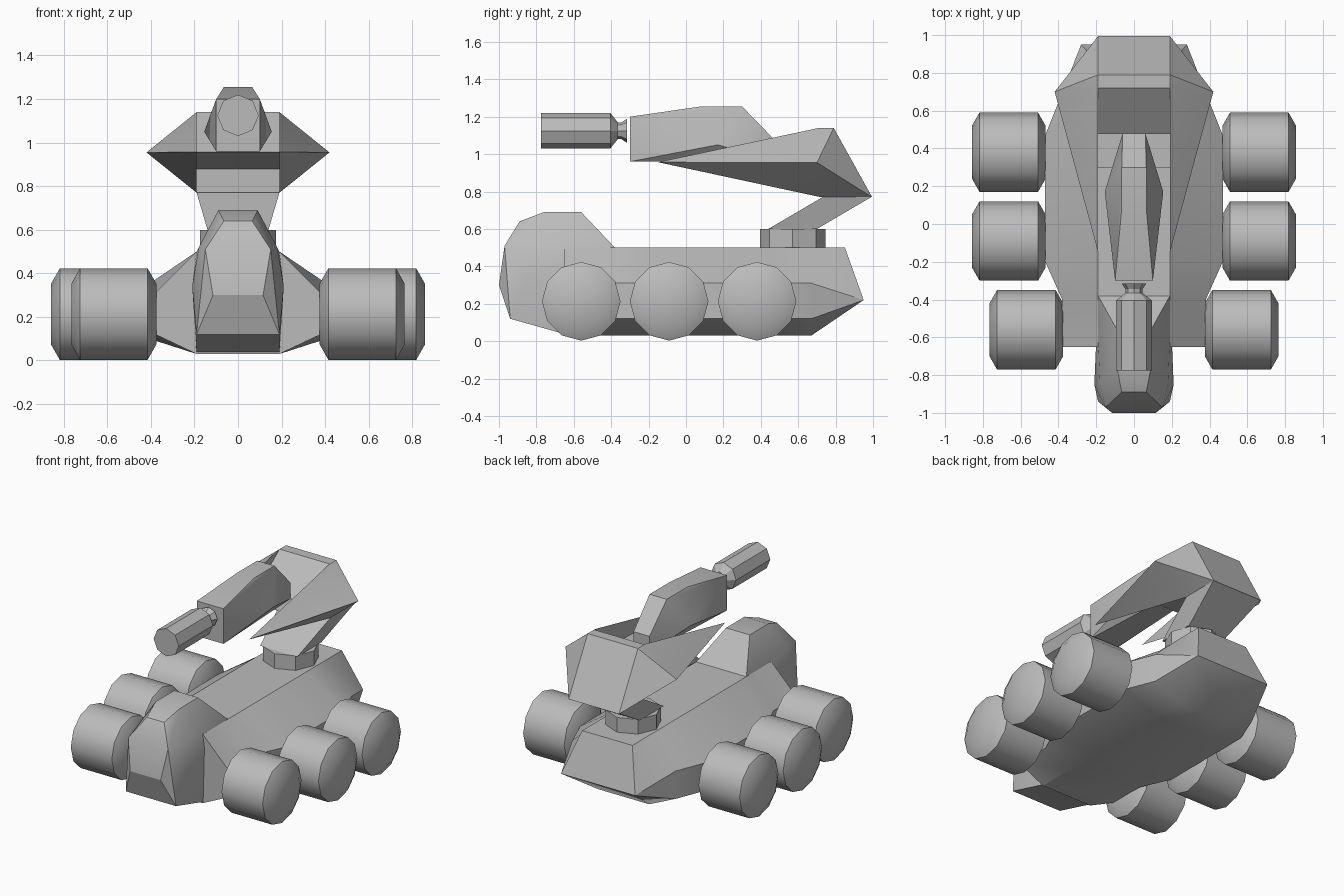
import bpy, bmesh, math
from mathutils import Vector

if "Cube" in bpy.data.objects:
    bpy.data.objects.remove(bpy.data.objects["Cube"])

GREY = (0.5, 0.5, 0.5, 1)
grey = bpy.data.materials.new("plain_grey")
grey.use_nodes = True
grey.diffuse_color = GREY
grey.node_tree.nodes["Principled BSDF"].inputs["Base Color"].default_value = GREY


def finish(name, bm, angle=25):
    """Clean the mesh, link it as a named object and shade it."""
    bmesh.ops.remove_doubles(bm, verts=bm.verts, dist=0.0005)
    bmesh.ops.recalc_face_normals(bm, faces=bm.faces)
    mesh = bpy.data.meshes.new(name)
    bm.to_mesh(mesh)
    bm.free()
    mesh.materials.append(grey)
    ob = bpy.data.objects.new(name, mesh)
    bpy.context.collection.objects.link(ob)
    bpy.ops.object.select_all(action='DESELECT')
    ob.select_set(True)
    bpy.context.view_layer.objects.active = ob
    bpy.ops.object.shade_smooth_by_angle(angle=math.radians(angle))
    return ob


def hull(name, points, sides=(1, -1), angle=25):
    """Faceted solid around the points, repeated for each side in x."""
    bm = bmesh.new()
    for s in sides:
        for x, y, z in points:
            bm.verts.new((s * x, y, z))
    out = bmesh.ops.convex_hull(bm, input=bm.verts)
    loose = {v for v in out["geom_interior"] if isinstance(v, bmesh.types.BMVert)}
    bmesh.ops.delete(bm, geom=list(loose), context='VERTS')
    bmesh.ops.dissolve_limit(bm, angle_limit=0.02, verts=bm.verts, edges=bm.edges)
    return finish(name, bm, angle)


def loft(name, sections):
    """Skin mirrored half sections, closing both ends with strips."""
    bm = bmesh.new()
    rows = [[[bm.verts.new((s * x, y, z)) for x, y, z in sec] for s in (1, -1)]
            for sec in sections]
    n = len(sections[0])
    for a, b in zip(rows, rows[1:]):
        for s in (0, 1):
            for k in range(n - 1):
                bm.faces.new((a[s][k], a[s][k + 1], b[s][k + 1], b[s][k]))
        for k in (0, n - 1):
            bm.faces.new((a[0][k], b[0][k], b[1][k], a[1][k]))
    for right, left in (rows[0], rows[-1]):
        for k in range(n - 1):
            bm.faces.new((right[k], right[k + 1], left[k + 1], left[k]))
    return finish(name, bm)


def lathe(name, rings, axis, centre, sides, angle=25):
    """Turned part: (distance, radius) rings along an axis."""
    u = Vector((0, 1, 0)) if axis != 'Y' else Vector((1, 0, 0))
    w = {'X': Vector((1, 0, 0)), 'Y': Vector((0, 1, 0)), 'Z': Vector((0, 0, 1))}[axis]
    v = w.cross(u)
    bm = bmesh.new()
    loops = []
    for d, r in rings:
        turn = [2 * math.pi * i / sides for i in range(sides)]
        loops.append([bm.verts.new(Vector(centre) + w * d
                      + r * (u * math.cos(t) + v * math.sin(t))) for t in turn])
    for a, b in zip(loops, loops[1:]):
        for i in range(sides):
            j = (i + 1) % sides
            bm.faces.new((a[i], a[j], b[j], b[i]))
    bm.faces.new(loops[0])
    bm.faces.new(loops[-1])
    return finish(name, bm, angle)


# Chassis: eight-sided body with a pointed tail
def section(y, w):
    return [(.19, y, .5), (w, y, .31), (w, y, .12), (.19, y, .03)]


tail = [(.19, .85, .5), (.28, .95, .22), (.28, .95, .22), (.19, .67, .03)]
loft("chassis", [section(y, w) for y, w in
     ((-.65, .38), (-.4, .38), (-.2, .47), (.47, .47), (.67, .39))] + [tail])

# Bulbous front cab
hull("front_cab", [
    (.19, -.38, .5), (.09, -.56, .69), (.09, -.76, .69), (.065, -.89, .64),
    (.15, -.97, .51), (.115, -1, .3), (.19, -.94, .12), (.19, -.62, .03),
    (.21, -.85, .34), (.18, -.85, .52), (.19, -.6, .5)])

# Six wheels, the front pair set closer in
for label, y, x in (("front", -.56, .57), ("middle", -.09, .663), ("rear", .38, .663)):
    for side, s in (("left", 1), ("right", -1)):
        lathe(label + "_wheel_" + side,
              [(-.195, .14), (-.155, .21), (.155, .21), (.195, .14)],
              'X', (s * x, y, .213), 12, 40)

# Turntable and leaning strut
lathe("turntable", [(0, .175), (.1, .175)], 'Z', (0, .57, .5), 8)
hull("strut", [(.14, .44, .6), (.14, .7, .6), (.19, .73, .77), (.19, .99, .77)])

# Shoulder: open cradle between two pointed side wings
cradle = [(.72, 1.14), (.79, 1.14), (.995, .77), (.72, .77),
          (.72, .88), (.3, .955), (.48, .96)]
bm = bmesh.new()
left, right = [[bm.verts.new((x, y, z)) for y, z in cradle] for x in (.19, -.19)]
bm.faces.new(left)
bm.faces.new(right)
for i in range(len(cradle)):
    bm.faces.new((left[i - 1], left[i], right[i], right[i - 1]))
finish("shoulder_cradle", bm)
for side, s in (("left", 1), ("right", -1)):
    hull("shoulder_wing_" + side, [
        (.19, .71, 1.14), (.19, .79, 1.14), (.42, .7, .955),
        (.19, .72, .77), (.19, .995, .77), (.19, -.15, .957)], (s,))

# Forearm
hull("forearm", [
    (.1, -.3, 1.2), (.1, -.3, .96), (.065, .08, 1.255), (.065, .3, 1.255),
    (.155, .17, 1.05), (.06, .48, 1.07), (.06, .48, .96)])

# Gun with a narrow neck
lathe("gun_barrel", [(-.02, .065), (-.05, .045), (-.07, .045),
      (-.11, .095), (-.48, .095)], 'Y', (0, -.295, 1.125), 8)
